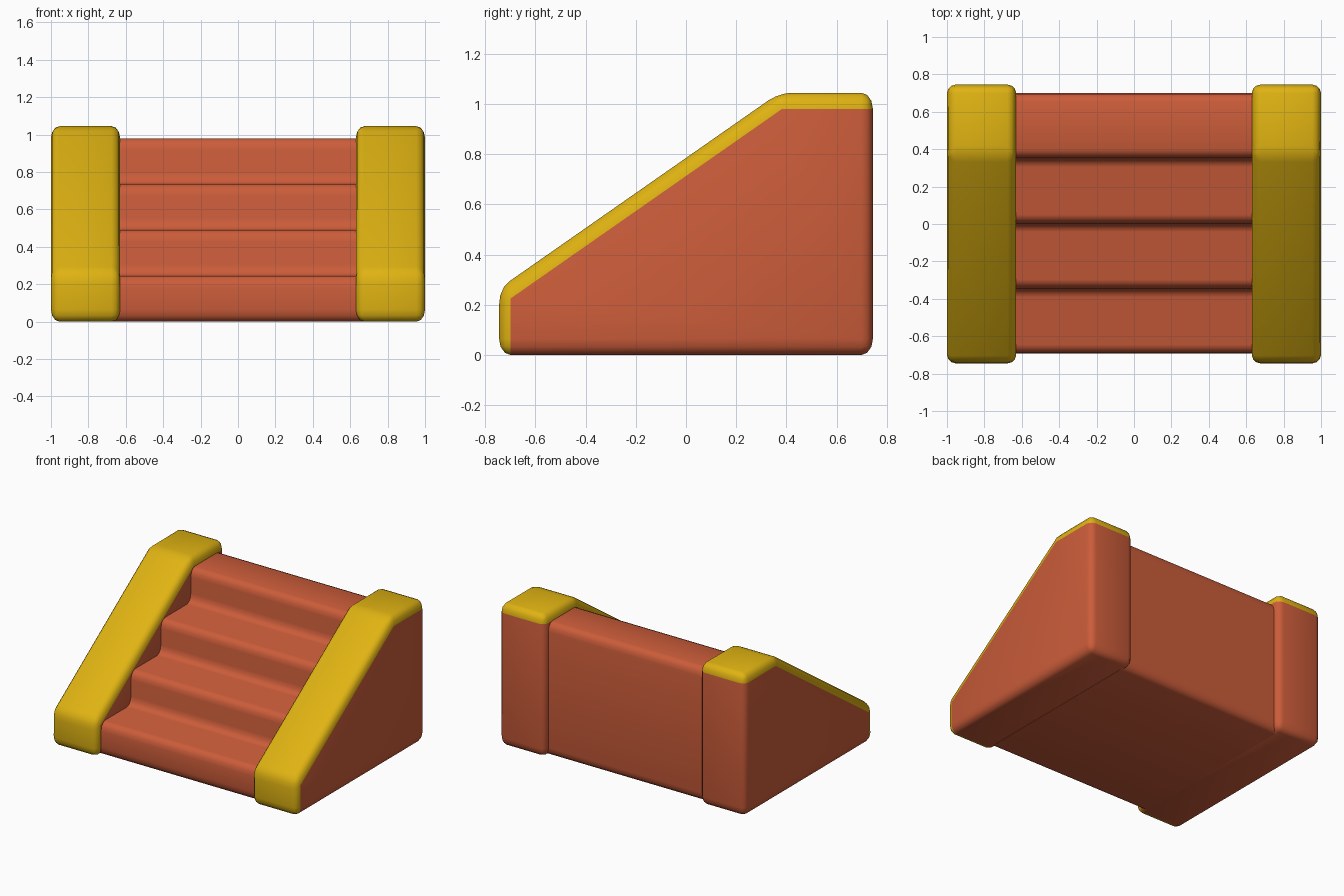
import bpy, bmesh

cube = bpy.data.objects.get("Cube")
if cube:
    bpy.data.objects.remove(cube, do_unlink=True)

Z_STRETCH = 1.4   # roundings are taller than they are deep
ROUND = 0.046


def material(name, rgb):
    mat = bpy.data.materials.new(name)
    mat.use_nodes = True
    mat.diffuse_color = (*rgb, 1)
    mat.node_tree.nodes["Principled BSDF"].inputs["Base Color"].default_value = (*rgb, 1)
    return mat


red = material("brick_red", (0.60, 0.108, 0.042))
yellow = material("trim_yellow", (0.74, 0.45, 0.006))


def rounded_prism(name, profile, x0, x1, round_ends):
    """Extrude a (y, z) profile along x and round its edges."""
    bm = bmesh.new()
    cap = bm.faces.new([bm.verts.new((x0, y, z / Z_STRETCH)) for y, z in profile])
    out = bmesh.ops.extrude_face_region(bm, geom=[cap])
    moved = [v for v in out["geom"] if isinstance(v, bmesh.types.BMVert)]
    bmesh.ops.translate(bm, verts=moved, vec=(x1 - x0, 0, 0))
    bmesh.ops.recalc_face_normals(bm, faces=bm.faces)
    edges = [e for e in bm.edges
             if round_ends or abs(e.verts[0].co.x - e.verts[1].co.x) > 0.01]
    bmesh.ops.bevel(bm, geom=edges, offset=ROUND, offset_type='OFFSET',
                    segments=3, profile=0.5, affect='EDGES', clamp_overlap=True)
    for v in bm.verts:
        v.co.z *= Z_STRETCH
    bm.normal_update()
    for f in bm.faces:
        f.smooth = round_ends or abs(f.normal.x) < 0.9
    mesh = bpy.data.meshes.new(name)
    bm.to_mesh(mesh)
    bm.free()
    mesh.materials.append(red)
    obj = bpy.data.objects.new(name, mesh)
    bpy.context.collection.objects.link(obj)
    return obj


# Staircase: four equal steps with soft noses and soft inner corners
STEPS, RISE, RUN, FRONT, BACK = 4, 0.245, 0.348, -0.692, 0.70
stairs = [(BACK, 0), (FRONT, 0)]
for i in range(STEPS):
    y = FRONT + i * RUN
    stairs.append((y, (i + 1) * RISE))
    stairs.append((y + RUN if i < STEPS - 1 else BACK, (i + 1) * RISE))
rounded_prism("steps", stairs, -0.67, 0.67, False)

# Side walls: sloped blocks, rounded all over, with a painted upper and front band
wall = [(-0.745, 0), (0.745, 0), (0.745, 1.045), (0.372, 1.045), (-0.745, 0.265)]
for name, x0, x1 in (("left_wall", 0.63, 1.0), ("right_wall", -1.0, -0.63)):
    obj = rounded_prism(name, wall, x0, x1, True)
    obj.data.materials.append(yellow)
    for p in obj.data.polygons:
        c = p.center
        slope_z = 0.225 + 0.699 * (c.y + 0.70)
        if c.y < -0.701 or c.z > min(0.982, slope_z + 0.004):
            p.material_index = 1
